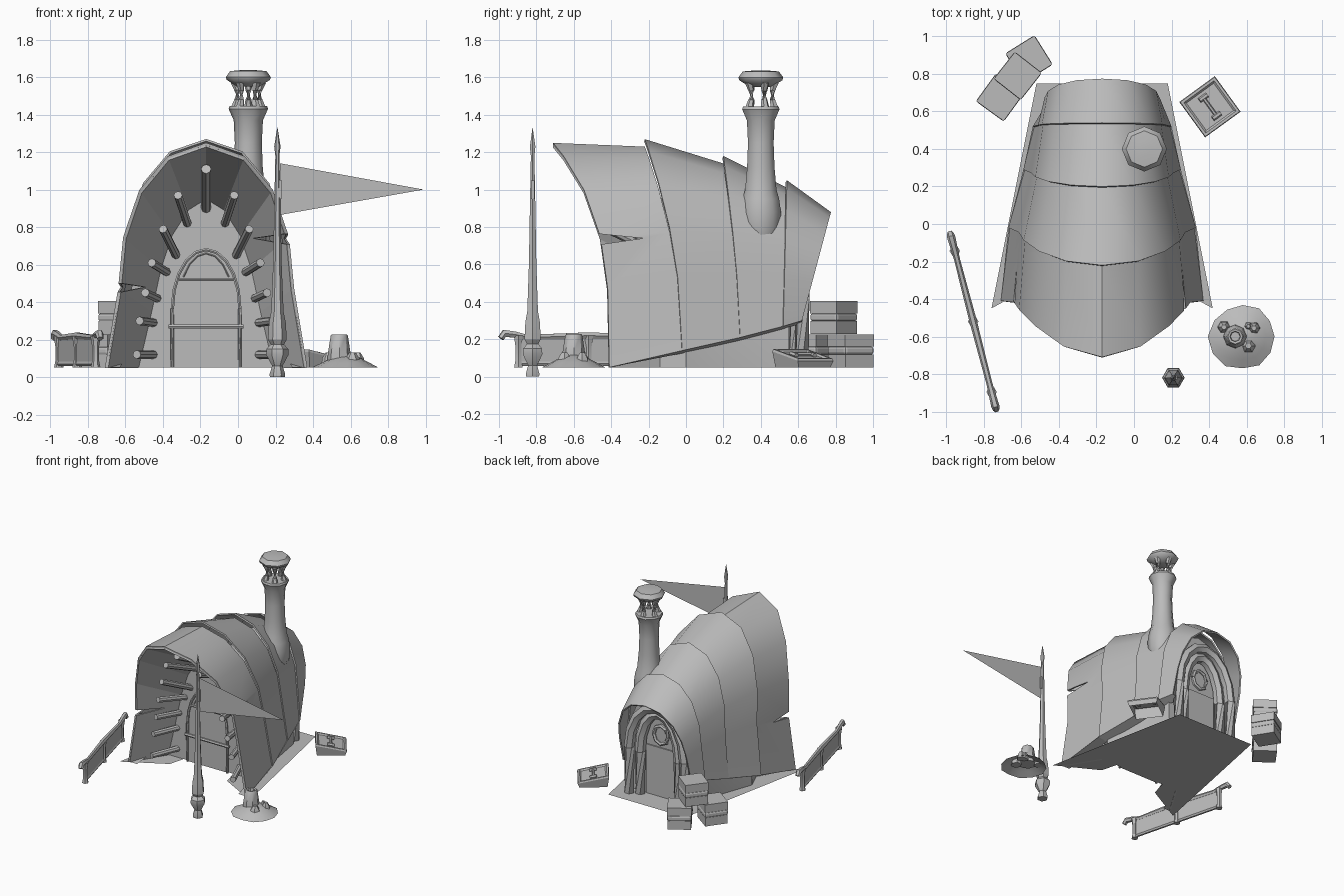
import bpy, bmesh, math, random
from mathutils import Vector, Matrix

if "Cube" in bpy.data.objects:
    bpy.data.objects.remove(bpy.data.objects["Cube"])
random.seed(4)
CX = -0.17          # centre line of the hut
G = 0.05            # ground level

grey = bpy.data.materials.new("plain_grey")
grey.use_nodes = True
grey.diffuse_color = (0.5, 0.5, 0.5, 1)
grey.node_tree.nodes["Principled BSDF"].inputs["Base Color"].default_value = (0.5, 0.5, 0.5, 1)


def activate(ob):
    bpy.ops.object.select_all(action='DESELECT')
    ob.select_set(True)
    bpy.context.view_layer.objects.active = ob


def apply_modifiers(ob):
    activate(ob)
    for m in [m.name for m in ob.modifiers]:
        bpy.ops.object.modifier_apply(modifier=m)


def smooth_by(ob, degrees):
    activate(ob)
    bpy.ops.object.shade_smooth_by_angle(angle=math.radians(degrees))


def make(name, verts, faces, smooth=None):
    me = bpy.data.meshes.new(name)
    me.from_pydata([tuple(v) for v in verts], [], faces)
    bm = bmesh.new()
    bm.from_mesh(me)
    bmesh.ops.recalc_face_normals(bm, faces=bm.faces)
    bm.to_mesh(me)
    bm.free()
    me.materials.append(grey)
    ob = bpy.data.objects.new(name, me)
    bpy.context.collection.objects.link(ob)
    if smooth:
        smooth_by(ob, smooth)
    return ob


def loft(name, rings, closed=True, caps=True, smooth=None):
    n = len(rings[0])
    verts = [v for r in rings for v in r]
    faces = [(k * n + i, k * n + (i + 1) % n, (k + 1) * n + (i + 1) % n, (k + 1) * n + i)
             for k in range(len(rings) - 1) for i in range(n if closed else n - 1)]
    if caps:
        faces += [tuple(range(n)), tuple(range((len(rings) - 1) * n, len(rings) * n))]
    return make(name, verts, faces, smooth)


def lathe(name, x, y, profile, n=8, smooth=40):
    return loft(name, [[(x + r * math.cos(2 * math.pi * i / n), y + r * math.sin(2 * math.pi * i / n), z)
                        for i in range(n)] for r, z in profile], smooth=smooth)


def tube(name, points, radii, n=8, smooth=40):
    pts, rings = [Vector(p) for p in points], []
    for i, p in enumerate(pts):
        d = (pts[min(i + 1, len(pts) - 1)] - pts[max(i - 1, 0)]).normalized()
        q = d.to_track_quat('Z', 'Y')
        r = radii[i] if isinstance(radii, list) else radii
        rings.append([p + q @ Vector((r * math.cos(a), r * math.sin(a), 0))
                      for a in (2 * math.pi * k / n for k in range(n))])
    return loft(name, rings, smooth=smooth)


def box(name, size, loc, angle=0, bevel=0):
    x, y, z = (s / 2 for s in size)
    m = Matrix.Translation(loc) @ Matrix.Rotation(angle, 4, 'Z')
    ob = loft(name, [[m @ Vector((a * x, b * y, c)) for a, b in ((-1, -1), (1, -1), (1, 1), (-1, 1))]
                     for c in (-z, z)])
    if bevel:
        b = ob.modifiers.new("bevel", 'BEVEL')
        b.width, b.segments = bevel, 2


def arch(hw, y, top, n=8, spring=0.5):
    """Round-topped outline, from the right foot over the top to the left foot."""
    zs = G + (top - G) * spring
    arc = [(CX + hw * math.cos(a), y, zs + (top - zs) * math.sin(a))
           for a in (math.pi * k / n for k in range(n + 1))]
    return [(CX + hw, y, G)] + arc + [(CX - hw, y, G)]


# --- roof made of four overlapping shells ---
FLARED = [(1, 0), (.87, .35), (.82, .58), (.66, .79), (.38, .94), (0, 1)]
UPRIGHT = [(1, 0), (.99, .35), (.93, .58), (.75, .8), (.43, .95), (0, 1)]


def mirrored(half):
    return [(CX + x, y, z) for x, y, z in half] + [(CX - x, y, z) for x, y, z in half[-2::-1]]


def ring(hw, yt, yb, zt, zb, k, mix):
    half = []
    for (u0, v0), (u1, v1) in zip(FLARED, UPRIGHT):
        u, v = u0 + (u1 - u0) * mix, v0 + (v1 - v0) * mix
        half.append((u * hw, yb + (yt - yb) * v ** k, zb + (zt - zb) * v))
    return mirrored(half)


STATIONS = [(.54, -.71, -.41, 1.25, .05, 3.4, 0), (.50, -.22, -.02, 1.27, .14, 2, .15),
            (.42, .20, .29, 1.18, .21, 1.5, .25), (.37, .54, .52, 1.05, .27, 1, .45),
            (.31, .775, .62, .88, .30, 1, 1)]
shells = []
for i in range(4):
    back = list(STATIONS[i + 1])
    if i < 3:
        back[0] -= .008
        back[3] -= .04
    shells.append(loft("roof_shell_%d" % (i + 1), [ring(*STATIONS[i]), ring(*back)], closed=False, caps=False))

# --- entrance lining, funnelling from the roof edge down to the front wall ---
front = mirrored([(x, -.14, z) for x, z in ((.37, G), (.3, .35), (.25, .58), (.19, .76), (.1, .9), (0, .96))])
lip = [(CX + (x - CX) * .985, y + .003, G + (z - G) * .99) for x, y, z in ring(*STATIONS[0])]
lining = loft("entrance_lining", [lip, front], closed=False, caps=False)

for ob in shells + [lining]:
    so = ob.modifiers.new("thickness", 'SOLIDIFY')
    so.thickness, so.offset = .012, -1
    apply_modifiers(ob)

# Splits torn into the front edge
for side, z in ((1, .74), (-1, .48)):
    xs = (CX + side * .2, CX + side * .7)
    cut = loft("split_cutter", [[(x, -.58, z + .035), (x, -.23, z), (x, -.58, z - .05)] for x in xs])
    for ob in (shells[0], lining):
        bo = ob.modifiers.new("split", 'BOOLEAN')
        bo.operation, bo.object, bo.solver = 'DIFFERENCE', cut, 'EXACT'
        apply_modifiers(ob)
    bpy.data.objects.remove(cut)
for ob in shells:
    smooth_by(ob, 35)

# --- floor with a doorway notch ---
floor = [(.35, .75), (.59, -.45), (.26, -.27), (.22, -.12)]
pts = [(CX + x, y, G) for x, y in floor] + [(CX - x, y, G) for x, y in floor[::-1]]
make("floor_plate", pts, [tuple(range(len(pts)))])

# --- walls inside the roof, front to back, and the eaves that join them to it ---
loft("inner_walls", [front, arch(.43, .0, .9, spring=.2), arch(.34, .25, .85, spring=.3),
                     arch(.29, .55, .93)], smooth=35)
for s in (1, -1):
    rim = [(CX + s * hw, yb, zb) for hw, yt, yb, zt, zb, k, mix in STATIONS]
    loft("eave_underside", [rim, [(x - s * .08, y, max(z - .015, G)) for x, y, z in rim]],
         closed=False, caps=False)

# Front door with rim, window line and crossbars
loft("front_door", [arch(.18, -.15, .68), arch(.18, -.135, .68)])
tube("front_door_rim", arch(.18, -.155, .68, 10), .01, 6)
tube("front_window_rim", arch(.15, -.152, .66, 10)[3:-3], .004, 4)
for z, hw, r in ((.27, .2, .012), (.52, .15, .008)):
    tube("front_door_bar", [(CX - hw, -.16, z), (CX + hw, -.16, z)], r, 6)

# Back doorway: nested ribs, door and round window
for hw, y, top in ((.25, .62, .80), (.175, .585, .74)):
    tube("back_door_rib", arch(hw, y, top), .04, 6)
box("back_door", (.28, .02, .4), (CX, .55, G + .2))
disc = [(CX + .065 * math.cos(math.pi * k / 4), .565, .56 + .075 * math.sin(math.pi * k / 4)) for k in range(9)]
tube("round_window_rim", disc, .016, 6)
make("round_window", disc[:8], [tuple(range(8))])

# --- beams fanning out round the entrance: (inner x, z), (outer x, z), outer y ---
BEAMS = [((.10, .82), (.15, .97), -.48), ((.16, .65), (.23, .79), -.42), ((.21, .56), (.29, .61), -.38),
         ((.26, .42), (.325, .45), -.36), ((.28, .29), (.355, .30), -.35), ((.28, .12), (.37, .12), -.35)]
tube("ridge_beam", [(CX, -.13, .9), (CX, -.55, 1.11)], .027)
for (xi, zi), (xo, zo), y in BEAMS:
    for s in (1, -1):
        tube("entrance_beam", [(CX + s * xi, -.13, zi), (CX + s * xo, y, zo)], .023)

# --- chimney ---
HX, HY = .055, .40
lathe("chimney_stack", HX, HY, [(.06, .66), (.09, .72), (.11, .8), (.113, .88), (.103, .95), (.088, 1.0),
                                (.077, 1.12), (.072, 1.25), (.078, 1.37), (.105, 1.43), (.1, 1.445),
                                (.06, 1.445)], 10)
for k in range(5):
    a = math.pi * k * .4 + .3
    c, s = math.cos(a), math.sin(a)
    tube("chimney_post", [(HX + r * c, HY + r * s, z) for r, z in ((.075, 1.43), (.062, 1.48), (.062, 1.53),
                                                                  (.075, 1.575))], [.024, .016, .016, .024], 6)
lathe("chimney_cap", HX, HY, [(.06, 1.55), (.115, 1.585), (.12, 1.6), (.097, 1.632), (.04, 1.637)], 8, 50)

# --- flag pole ---
PX, PY = .21, -.82
lathe("flag_pole", PX, PY, [(.04, 0), (.042, .015), (.028, .06), (.06, .12), (.058, .15), (.035, .175),
                            (.05, .2), (.045, .29), (.033, .35), (.023, .6), (.017, .9), (.011, 1.18),
                            (.017, 1.23), (.001, 1.33)], 6, 30)
make("flag", [(.225, PY, 1.14), (.225, PY, .865), (.99, PY, 1.0)], [(0, 1, 2)])
box("flag_tie", (.02, .02, .1), (.222, PY, 1.0))

# --- fence ---
A, B = Vector((-.98, -.05, 0)), Vector((-.735, -.99, 0))


def on_fence(t, z):
    return A.lerp(B, t) + Vector((0, 0, z))


tube("fence_top_rail", [on_fence(t, z) for t, z in ((0, .205), (.02, .232), (.08, .225), (.15, .21), (.5, .22),
                                                   (.85, .21), (.92, .225), (.98, .232), (1, .205))],
     [.018, .022, .019, .016, .02, .016, .019, .022, .018], 6)
tube("fence_bottom_rail", [on_fence(.1, .07), on_fence(.9, .07)], .014, 6)
for t in (.1, .5, .9):
    tube("fence_post", [on_fence(t, z) for z in (G, .09, .16, .22)], [.026, .018, .018, .028], 6)
angle = math.atan2(B.y - A.y, B.x - A.x)
for t in (.3, .7):
    box("fence_panel", (.37, .014, .14), on_fence(t, .135), angle)

# --- mound with stump and stones ---
MX, MY = .58, -.6
rings = []
wobble = [random.uniform(.92, 1.06) for _ in range(12)]
for r, z in ((.178, G), (.13, .075), (.07, .105), (.001, .12)):
    rings.append([(MX + r * w * math.cos(math.pi * k / 6), MY + r * w * math.sin(math.pi * k / 6), z)
                  for k, w in enumerate(wobble)])
loft("mound", rings, caps=False, smooth=30)
lathe("stump", .54, -.6, [(.065, .08), (.06, .13), (.046, .22), (.04, .228), (.028, .225), (.025, .2)], 8)
for x, y, r in ((.48, -.55, .035), (.61, -.65, .042), (.64, -.555, .035), (.61, -.545, .025)):
    lathe("stone", x, y, [(r, .07), (r * .9, .1), (r * .4, .13)], 6, 50)

# --- chest with sloping lid and recessed top, open underneath ---
M = Matrix.Translation((.405, .625, 0)) @ Matrix.Rotation(math.radians(36), 4, 'Z')


def chest_ring(h, base, slope):
    return [M @ Vector((a * h, b * h, base - a * slope)) for a, b in ((-1, -1), (1, -1), (1, 1), (-1, 1))]


loft("chest", [chest_ring(.105, G, 0), chest_ring(.117, .11, .025), chest_ring(.113, .122, .025),
               chest_ring(.1, .122, .022), chest_ring(.09, .112, .02), chest_ring(.001, .112, 0)], caps=False)
tube("chest_handle", [M @ Vector((0, y, .12)) for y in (-.06, .06)], .01, 6)
for y in (-.06, .06):
    tube("chest_handle_end", [M @ Vector((x, y, .118 - x * .22)) for x in (-.025, .025)], .014, 6)

# --- stacked crates, each with a padded band ---
for x, y, z, deg in ((-.56, .88, G, 32), (-.715, .675, G, -36), (-.62, .79, .228, -38)):
    a = math.radians(deg)
    box("crate_lower", (.176, .176, .07), (x, y, z + .035), a)
    box("crate_band", (.185, .185, .045), (x, y, z + .09), a, .014)
    box("crate_upper", (.18, .18, .066), (x, y, z + .144), a)
